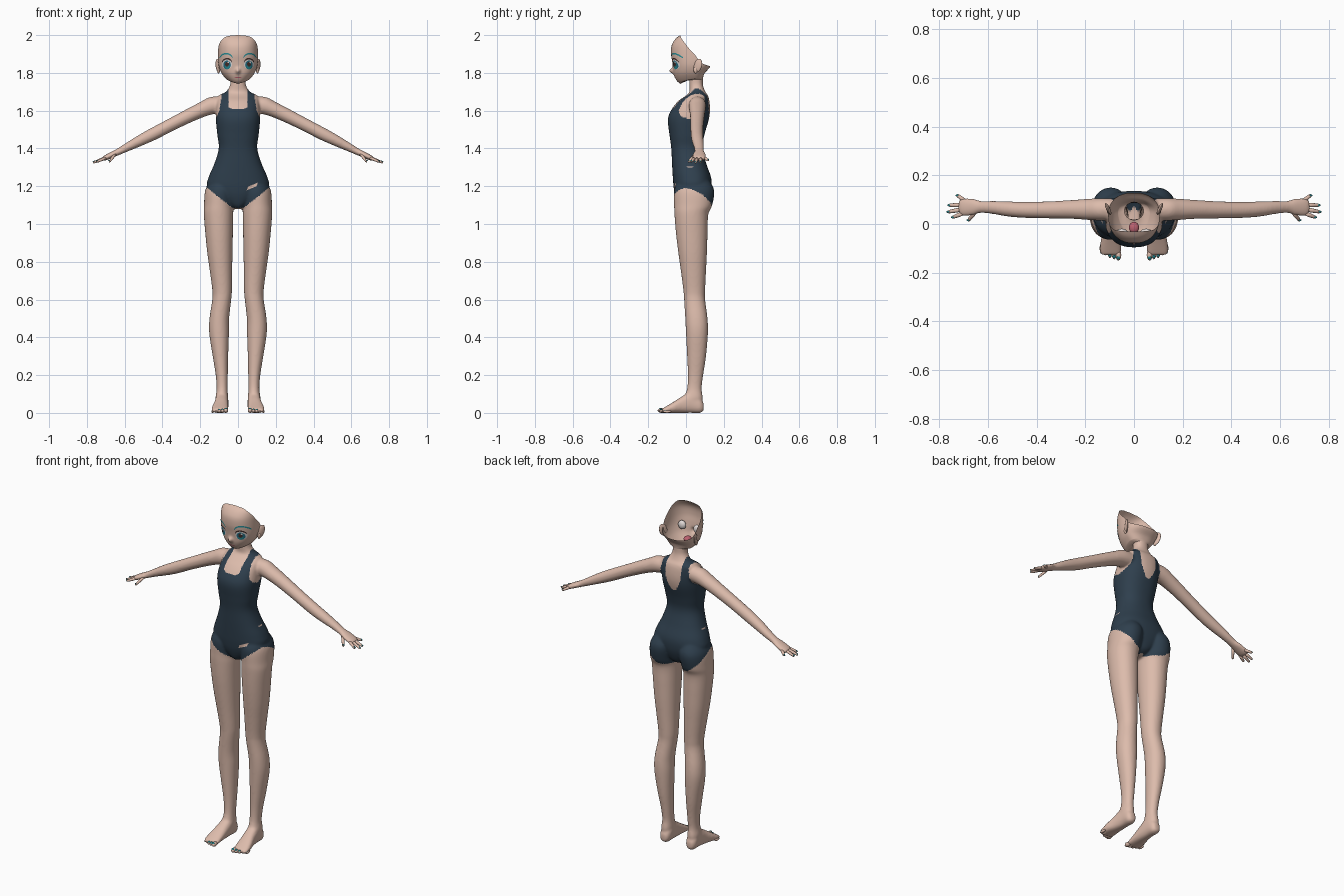
import bpy, bmesh
from math import sin, cos, pi, exp, copysign, radians
from mathutils import Vector, Matrix, Euler
from mathutils.bvhtree import BVHTree

cube = bpy.data.objects.get("Cube")
if cube:
    bpy.data.objects.remove(cube)


def material(name, *rgb):
    m = bpy.data.materials.new(name)
    m.use_nodes = True
    m.diffuse_color = (*rgb, 1)
    m.node_tree.nodes["Principled BSDF"].inputs["Base Color"].default_value = (*rgb, 1)
    return m


skin = material("skin", .72, .50, .41)
navy = material("navy fabric", .028, .05, .075)
teal = material("teal", .02, .27, .31)
white = material("eye white", .78, .72, .70)
iris = material("iris blue", .02, .17, .25)
dark = material("dark brown", .06, .03, .025)
pink = material("pink", .50, .12, .16)
X, Y, Z = Vector((1, 0, 0)), Vector((0, 1, 0)), Vector((0, 0, 1))
ARM_NORMAL = Vector((.43, 0, .9))


def finish(name, bm, *mats, weld=True):
    if weld:
        bmesh.ops.remove_doubles(bm, verts=bm.verts, dist=1e-5)
    bmesh.ops.recalc_face_normals(bm, faces=bm.faces)
    for f in bm.faces:
        f.smooth = True
    me = bpy.data.meshes.new(name)
    bm.to_mesh(me)
    ob = bpy.data.objects.new(name, me)
    for m in mats:
        me.materials.append(m)
    bpy.context.collection.objects.link(ob)
    return ob


def resample(rows, steps=5):
    """Smooth spline through rows of numbers."""
    out = []
    for i in range(len(rows) - 1):
        a, b, c, d = (rows[max(i - 1, 0)], rows[i], rows[i + 1], rows[min(i + 2, len(rows) - 1)])
        for k in range(steps):
            t = k / steps
            out.append([q + .5 * t * (r - p + t * (2 * p - 5 * q + 4 * r - s + t * (3 * (q - r) + s - p)))
                        for p, q, r, s in zip(a, b, c, d)])
    return out + [list(rows[-1])]


def look(rows, key):
    """Interpolate a table by its first column."""
    for a, b in zip(rows, rows[1:]):
        if key <= b[0]:
            t = max(0, (key - a[0]) / (b[0] - a[0]))
            return [p + (q - p) * t for p, q in zip(a[1:], b[1:])]
    return rows[-1][1:]


def bend(c, power):
    return copysign(abs(c) ** (2 / power), c)


def loft(bm, rows, u, v, n=40, power=2.0):
    """Closed tube through rows of (x, y, z, radius u, radius v)."""
    rings = []
    for x, y, z, ru, rv in rows:
        angles = [2 * pi * k / n for k in range(n)]
        rings.append([bm.verts.new(Vector((x, y, z)) + u * ru * bend(cos(a), power)
                                   + v * rv * bend(sin(a), power)) for a in angles])
    for a, b in zip(rings, rings[1:]):
        for k in range(n):
            bm.faces.new((a[k], a[k - 1], b[k - 1], b[k]))
    bm.faces.new(rings[0])
    bm.faces.new(rings[-1])


def ball(bm, loc, scale, rot=(0, 0, 0)):
    mat = Matrix.LocRotScale(Vector(loc), Euler(rot), Vector(scale))
    bmesh.ops.create_uvsphere(bm, u_segments=16, v_segments=10, radius=1, matrix=mat)


def grid(name, f, nu, nv, mat):
    """Surface patch from a function of u and v in 0..1."""
    bm = bmesh.new()
    vs = [[bm.verts.new(f(i / nu, j / nv)) for j in range(nv + 1)] for i in range(nu + 1)]
    for i in range(nu):
        for j in range(nv):
            bm.faces.new((vs[i][j], vs[i + 1][j], vs[i + 1][j + 1], vs[i][j + 1]))
    return finish(name, bm, mat)


# Body masses: torso and legs as (z, centre x, half width, front y, back y)
TORSO = [(1.08, 0, .022, -.02, .06), (1.10, 0, .05, -.04, .10), (1.15, 0, .12, -.058, .125),
         (1.20, 0, .163, -.066, .135), (1.25, 0, .155, -.070, .132), (1.32, 0, .125, -.074, .107),
         (1.40, 0, .102, -.078, .087), (1.47, 0, .109, -.087, .097), (1.55, 0, .117, -.096, .120),
         (1.60, 0, .116, -.080, .127), (1.65, 0, .112, -.042, .124), (1.68, 0, .102, 0, .116),
         (1.70, 0, .064, .018, .102), (1.735, 0, .042, .018, .09), (1.78, 0, .041, .016, .09)]
LEG = [(.05, .086, .028, -.01, .085), (.08, .086, .033, -.01, .089), (.13, .084, .029, .006, .083),
       (.20, .086, .032, .010, .091), (.30, .093, .041, .006, .106), (.42, .100, .052, 0, .116),
       (.50, .099, .052, -.004, .114), (.60, .086, .050, -.010, .101), (.65, .084, .052, -.014, .101),
       (.75, .090, .059, -.027, .106), (.85, .096, .067, -.041, .111), (.95, .100, .073, -.053, .114),
       (1.05, .103, .078, -.061, .118), (1.10, .102, .078, -.063, .139), (1.18, .094, .079, -.063, .149),
       (1.24, .085, .055, -.035, .115)]
# Arm as (x, y, z, depth radius, thickness radius)
ARM = [(.07, .06, 1.635, .043, .046), (.13, .06, 1.628, .046, .048), (.18, .06, 1.610, .044, .041),
       (.25, .06, 1.578, .039, .037), (.35, .058, 1.528, .035, .034), (.45, .058, 1.476, .033, .033),
       (.52, .062, 1.441, .031, .029), (.58, .068, 1.410, .027, .023), (.63, .07, 1.384, .025, .018),
       (.66, .07, 1.370, .034, .016), (.70, .07, 1.351, .037, .014), (.718, .07, 1.343, .030, .010)]
# Foot as (y, centre x, half width, bottom z, top z)
FOOT = [(.094, .085, .016, .012, .05), (.075, .085, .030, 0, .08), (.03, .085, .034, 0, .115),
        (-.02, .088, .037, 0, .088), (-.07, .094, .043, 0, .056), (-.11, .096, .044, 0, .032),
        (-.127, .096, .038, .004, .022)]


def upright(rows, s=1):
    return [(s * cx, (f + b) / 2, z, w, (b - f) / 2) for z, cx, w, f, b in resample(rows)]


bm = bmesh.new()
loft(bm, upright(TORSO), X, Y, 64, 2.3)
for s in (1, -1):
    loft(bm, upright(LEG, s), X, Y, 40, 2.1)
    loft(bm, [(s * r[0], *r[1:]) for r in resample(ARM)], Y, Vector((s * .43, 0, .9)), 32)
    loft(bm, [(s * cx, y, (a + b) / 2, w, (b - a) / 2) for y, cx, w, a, b in resample(FOOT)], X, Z, 32, 2.4)
body = finish("body", bm, skin, navy)
bpy.context.view_layer.objects.active = body
remesh = body.modifiers.new("blend", 'REMESH')
remesh.mode, remesh.voxel_size = 'VOXEL', .006
smooth = body.modifiers.new("soften", 'SMOOTH')
smooth.factor, smooth.iterations = .5, 8
for m in (remesh.name, smooth.name):
    bpy.ops.object.modifier_apply(modifier=m)


def in_swimsuit(x, y, z):
    x = abs(x)
    back = min(max(y / .12, 0), 1) * min(x / .1, 1)
    if z < 1.085 + .8 * max(x - .03, 0) - .06 * back:
        return False
    if z > 1.3 and x > look([(1.3, .13), (1.53, .13), (1.6, .099), (1.7, .082)], z)[0]:
        return False
    if y < .05:
        return z < 1.61 + max(0, x - .035) * .5 or x > .05
    return z < 1.53 or x > .05 * min(1, ((z - 1.53) / .08) ** .5)


# Swimsuit colouring and open neck
bm = bmesh.new()
bm.from_mesh(body.data)
bmesh.ops.delete(bm, geom=[f for f in bm.faces if f.calc_center_median().z > 1.768], context='FACES')
for f in bm.faces:
    c = f.calc_center_median()
    f.material_index = int(c.z < 1.74 and in_swimsuit(*c))
    f.smooth = True
bm.to_mesh(body.data)
body_tree = BVHTree.FromBMesh(bm)

# Head shell, open at the crown: (z, half width, front y, back y)
HEAD = resample([(1.742, .030, -.030, .08), (1.755, .050, -.046, .085), (1.775, .070, -.058, .09),
                 (1.80, .088, -.066, .10), (1.83, .100, -.069, .126), (1.86, .105, -.073, .132),
                 (1.90, .106, -.079, .132), (1.945, .105, -.076, .13), (1.98, .100, -.056, .13),
                 (2.0, .092, -.030, .13)])
CROWN = resample([(0, 2.0), (30, 1.995), (50, 1.982), (70, 1.955), (90, 1.905), (110, 1.857),
                  (140, 1.84), (180, 1.835)])
JAW = [(0, 1.742), (40, 1.75), (90, 1.768), (180, 1.778)]


def head_point(u, v):
    a = (u * 2 - 1) * pi
    deg = abs(a) * 180 / pi
    if v == 0:
        return Vector((.039 * sin(a), .053 - .036 * cos(a), 1.764))
    low, high = look(JAW, deg)[0], look(CROWN, deg)[0]
    z = low + (high - low) * (v * 45 - 1) / 44
    w, front, back = look(HEAD, z)
    c = bend(cos(a), 2.3)
    x = w * bend(sin(a), 2.3)
    y = .04 - c * (.04 - front if c > 0 else back - .04)
    if y < 0:
        y -= .021 * exp(-(x / .011) ** 2 - ((z - 1.811) / .014) ** 2)
    return Vector((x, y, z))


head = grid("head", head_point, 112, 45, skin)
bm = bmesh.new()
bm.from_mesh(head.data)
head_tree = BVHTree.FromBMesh(bm)


def project(tree, x, z, lift):
    hit = tree.ray_cast(Vector((x, -1, z)), Y)[0]
    return Vector((x, hit.y - lift, z)) if hit else Vector((x, -.06, z))


def oval(name, x, z, rx, rz, lift, mat):
    grid(name, lambda u, v: project(head_tree, x + rx * v * cos(2 * pi * u),
                                    z + rz * v * sin(2 * pi * u), lift), 24, 4, mat)


def arc(name, x, z, rx, rz, thick, lift, mat):
    def f(u, v):
        a = pi * (.08 + .84 * u)
        t = thick * (v - .5) * sin(pi * u) ** .5
        return project(head_tree, x + (rx + t) * cos(a), z + (rz + t) * sin(a), lift)
    grid(name, f, 18, 2, mat)


# Face details, ears, hands and toes, mirrored
for s, side in ((1, "left_"), (-1, "right_")):
    x = s * .058
    oval(side + "eye", x, 1.846, .027, .027, .001, white)
    oval(side + "iris", x, 1.842, .020, .023, .002, iris)
    oval(side + "iris_glow", x, 1.831, .013, .010, .003, teal)
    oval(side + "pupil", x, 1.846, .010, .013, .004, dark)
    oval(side + "glint", x + .007, 1.856, .004, .005, .005, white)
    arc(side + "lash", x, 1.846, .028, .029, .008, .003, dark)
    arc(side + "brow", x + s * .005, 1.868, .036, .034, .008, .002, teal)

    bm = bmesh.new()
    ball(bm, (s * .05, -.035, 1.846), (.024, .016, .025))
    finish(side + "eyeball", bm, white)

    bm = bmesh.new()
    ball(bm, (s * .106, .062, 1.838), (.008, .024, .038), (radians(-20), 0, s * radians(-25)))
    ball(bm, (s * .103, .052, 1.815), (.008, .012, .018))
    finish(side + "ear", bm, skin)

    fingers, nails = bmesh.new(), bmesh.new()
    for base, tip in (((.65, .052, 1.37), (.682, .012, 1.328)), ((.70, .045, 1.35), (.748, .026, 1.329)),
                      ((.705, .06, 1.349), (.768, .049, 1.324)), ((.705, .078, 1.349), (.764, .077, 1.326)),
                      ((.695, .095, 1.352), (.728, .12, 1.336))):
        a, b = Vector(base), Vector(tip)
        a.x, b.x = a.x * s, b.x * s
        normal = Vector((s * .43, 0, .9))
        rows = [(*a.lerp(b, t), r, r * .9) for t, r in ((0, .009), (.5, .0085), (.85, .007), (.96, .005), (1, .002))]
        across = (b - a).cross(normal).normalized()
        loft(fingers, rows, across, normal, 12)
        ball(nails, a.lerp(b, .9) + normal * .005, (.007, .004, .0025), (0, s * .45, 0))
    finish(side + "fingers", fingers, skin)
    finish(side + "fingernails", nails, teal)

    toes, toenails = bmesh.new(), bmesh.new()
    for i in range(5):
        r = .0125 - .001 * i - (.001 if i else 0)
        tx, ty = s * (.064 + .0175 * i), -.128 + .005 * i + (.002 * i if i > 2 else 0)
        ball(toes, (tx, ty, r), (r * .95, .022, r))
        ball(toenails, (tx, ty - .011, r * 1.75), (r * .6, .007, .003), (.45, 0, 0))
    finish(side + "toes", toes, skin)
    finish(side + "toenails", toenails, teal)

# Mouth, tongue and the small bare patch on the swimsuit
oval("mouth", 0, 1.775, .019, .003, .001, pink)
bm = bmesh.new()
ball(bm, (0, -.015, 1.785), (.021, .024, .014))
finish("tongue", bm, pink)
grid("hip_patch", lambda u, v: project(body_tree, .046 + .052 * u + .008 * v,
                                       1.178 + .022 * u + .02 * v, .002), 10, 4, skin)
